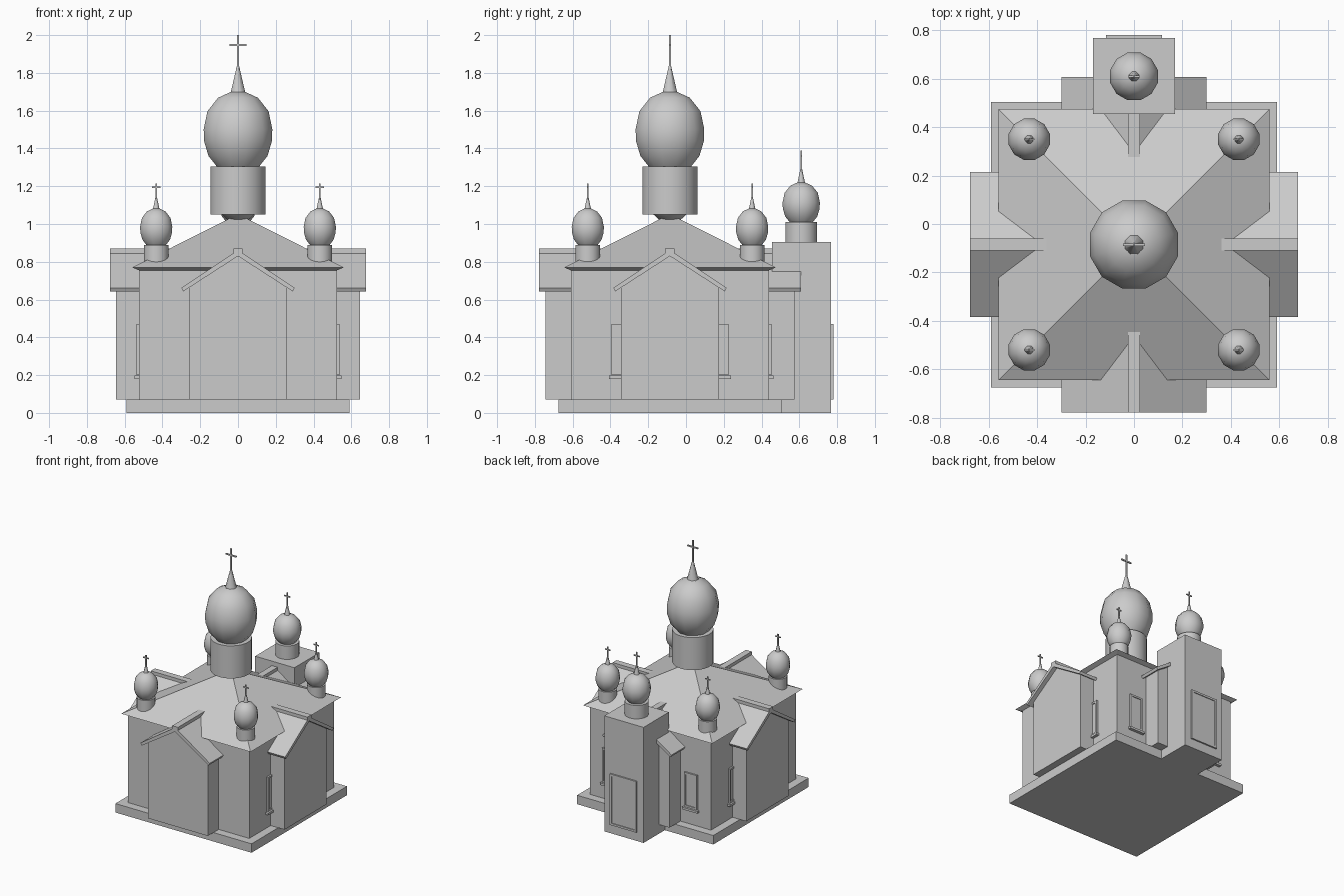
import bpy, bmesh, math
from mathutils import Matrix, Vector

cube = bpy.data.objects.get("Cube")
if cube:
    bpy.data.objects.remove(cube, do_unlink=True)

stone = bpy.data.materials.new("pale_grey")
stone.use_nodes = True
COLOUR = (0.6, 0.6, 0.6, 1)
stone.diffuse_color = COLOUR
stone.node_tree.nodes["Principled BSDF"].inputs["Base Color"].default_value = COLOUR

CY = -0.085   # centre of the main hall
FRONT, LEFT, BACK, RIGHT = 0, 90, 180, 270


def finish(name, bm, matrix=Matrix(), smooth=False):
    bmesh.ops.recalc_face_normals(bm, faces=bm.faces)
    mesh = bpy.data.meshes.new(name)
    bm.to_mesh(mesh)
    bm.free()
    mesh.transform(matrix)
    mesh.materials.append(stone)
    ob = bpy.data.objects.new(name, mesh)
    bpy.context.collection.objects.link(ob)
    if smooth:
        bpy.ops.object.select_all(action='DESELECT')
        ob.select_set(True)
        bpy.context.view_layer.objects.active = ob
        bpy.ops.object.shade_smooth_by_angle(angle=math.radians(45))
    return ob


def side(angle):
    """Frame of one side of the hall: x along the wall, -y outward."""
    return Matrix.Translation((0, CY, 0)) @ Matrix.Rotation(math.radians(angle), 4, 'Z')


def prism(name, outline, d0, d1, angle):
    """Outline of (along, height) points pushed outward from d0 to d1."""
    bm = bmesh.new()
    face = bm.faces.new([bm.verts.new((u, -d0, z)) for u, z in outline])
    new = bmesh.ops.extrude_face_region(bm, geom=[face], use_keep_orig=True)["geom"]
    bmesh.ops.translate(bm, vec=(0, d0 - d1, 0),
                        verts=[v for v in new if isinstance(v, bmesh.types.BMVert)])
    return finish(name, bm, side(angle))


def box(name, u0, u1, z0, z1, d0, d1, angle=FRONT):
    return prism(name, [(u0, z0), (u1, z0), (u1, z1), (u0, z1)], d0, d1, angle)


def lathe(name, profile, x, y, sides=12, square=False, smooth=True):
    """Stack of rings (radius, height), closed at both ends."""
    bm = bmesh.new()
    rings = []
    for r, z in profile:
        ring = []
        for i in range(sides):
            a = math.tau * (i + 0.5) / sides
            k = r / math.cos(math.pi / sides) if square else r
            ring.append(bm.verts.new((x + k * math.cos(a), y + k * math.sin(a), z)))
        rings.append(ring)
    for low, high in zip(rings, rings[1:]):
        for i in range(sides):
            j = (i + 1) % sides
            bm.faces.new((low[i], low[j], high[j], high[i]))
    bm.faces.new(rings[0])
    bm.faces.new(rings[-1])
    return finish(name, bm, smooth=smooth)


def framed_panel(name, u0, u1, z0, z1, d, out, rim, angle):
    """Raised frame round a slightly sunken panel."""
    box(name + "_panel", u0, u1, z0, z1, d - 0.01, d + out * 0.5, angle)
    box(name + "_frame_bottom", u0, u1, z0, z0 + rim, d - 0.01, d + out, angle)
    box(name + "_frame_top", u0, u1, z1 - rim, z1, d - 0.01, d + out, angle)
    for s, u in (("a", u0), ("b", u1 - rim)):
        box(name + "_frame_side_" + s, u, u + rim, z0, z1, d - 0.01, d + out, angle)


# Onion shape: radius and height as fractions of the dome's own size
ONION = [(0.62, 0), (0.86, 0.14), (0.99, 0.34), (1, 0.5), (0.89, 0.74), (0.58, 0.92), (0.2, 1)]


def cupola(name, x, y, drum, dome, spire_top, cross_top, bar):
    """Drum (radius, bottom, top), dome (radius, top), spire and cross."""
    r, z0, z1 = drum
    R, z2 = dome
    lathe(name + "_drum", [(r, z0), (r, z1)], x, y, sides=24)
    lathe(name + "_dome", [(R * f, z1 + (z2 - z1) * h) for f, h in ONION], x, y)
    lathe(name + "_spire", [(R * 0.23, z2 - 0.01), (R * 0.03, spire_top)], x, y, sides=8)
    t = 0.003 + R * 0.01
    zb = cross_top - (cross_top - spire_top) * 0.33
    v = CY - y
    box(name + "_cross_post", x - t, x + t, spire_top - 0.02, cross_top, v - t, v + t)
    box(name + "_cross_bar", x - bar, x + bar, zb - t, zb + t, v - t, v + t)


# Plinth, hall walls and pyramid roof with eaves
box("plinth", -0.59, 0.59, 0, 0.07, -0.59, 0.59)
box("hall_walls", -0.525, 0.525, 0.07, 0.77, -0.525, 0.525)
lathe("hall_roof", [(0.525, 0.755), (0.56, 0.77), (0.005, 1.05)], 0, CY,
      sides=4, square=True, smooth=False)

# Gabled porches on all four sides
GABLE = [(-0.26, 0.07), (0.26, 0.07), (0.26, 0.665), (0, 0.835), (-0.26, 0.665)]
HALF_ROOF = [(0.025, 0.87), (0.025, 0.845), (0.3, 0.662), (0.29, 0.643), (0, 0.83)]
ROOF = HALF_ROOF + [(-u, z) for u, z in reversed(HALF_ROOF[:-1])]
for label, angle in (("front", FRONT), ("left", LEFT), ("back", BACK), ("right", RIGHT)):
    reach = 0.66 if angle in (FRONT, BACK) else 0.645
    prism(label + "_porch_walls", GABLE, 0.45, reach, angle)
    prism(label + "_porch_roof", ROOF, 0.36, reach + 0.033, angle)

# Windows with sills on the sides and the back
for label, angle, inner, outer in (("left", LEFT, 0.2, 0.31), ("right", RIGHT, 0.2, 0.31),
                                   ("back", BACK, 0.3, 0.41)):
    for s in (-1, 1):
        u0, u1 = sorted((s * inner, s * outer))
        name = f"{label}_window_{'a' if s < 0 else 'b'}"
        framed_panel(name, u0, u1, 0.2, 0.47, 0.525, 0.013, 0.014, angle)
        box(name + "_sill", u0 - 0.012, u1 + 0.012, 0.18, 0.197, 0.51, 0.548, angle)

# Bell tower behind the hall, with its door
box("tower", -0.17, 0.17, 0, 0.905, 0.54, 0.853, BACK)
framed_panel("tower_door", -0.115, 0.115, 0.07, 0.47, 0.853, 0.012, 0.016, BACK)

# Domes: large centre, tower and four corners
lathe("centre_dome_foot", [(0.05, 1.015), (0.09, 1.05)], 0, CY)
cupola("centre", 0, CY, (0.147, 1.05, 1.305), (0.188, 1.7), 1.84, 2.0, 0.046)
cupola("tower", 0, 0.61, (0.085, 0.9, 1.01), (0.102, 1.22), 1.3, 1.39, 0.025)
for label, x, y in (("front_left", 1, -1), ("front_right", -1, -1),
                    ("back_left", 1, 1), ("back_right", -1, 1)):
    cupola(label + "_corner", x * 0.433, CY + y * 0.435, (0.066, 0.8, 0.89),
           (0.088, 1.082), 1.15, 1.215, 0.022)
